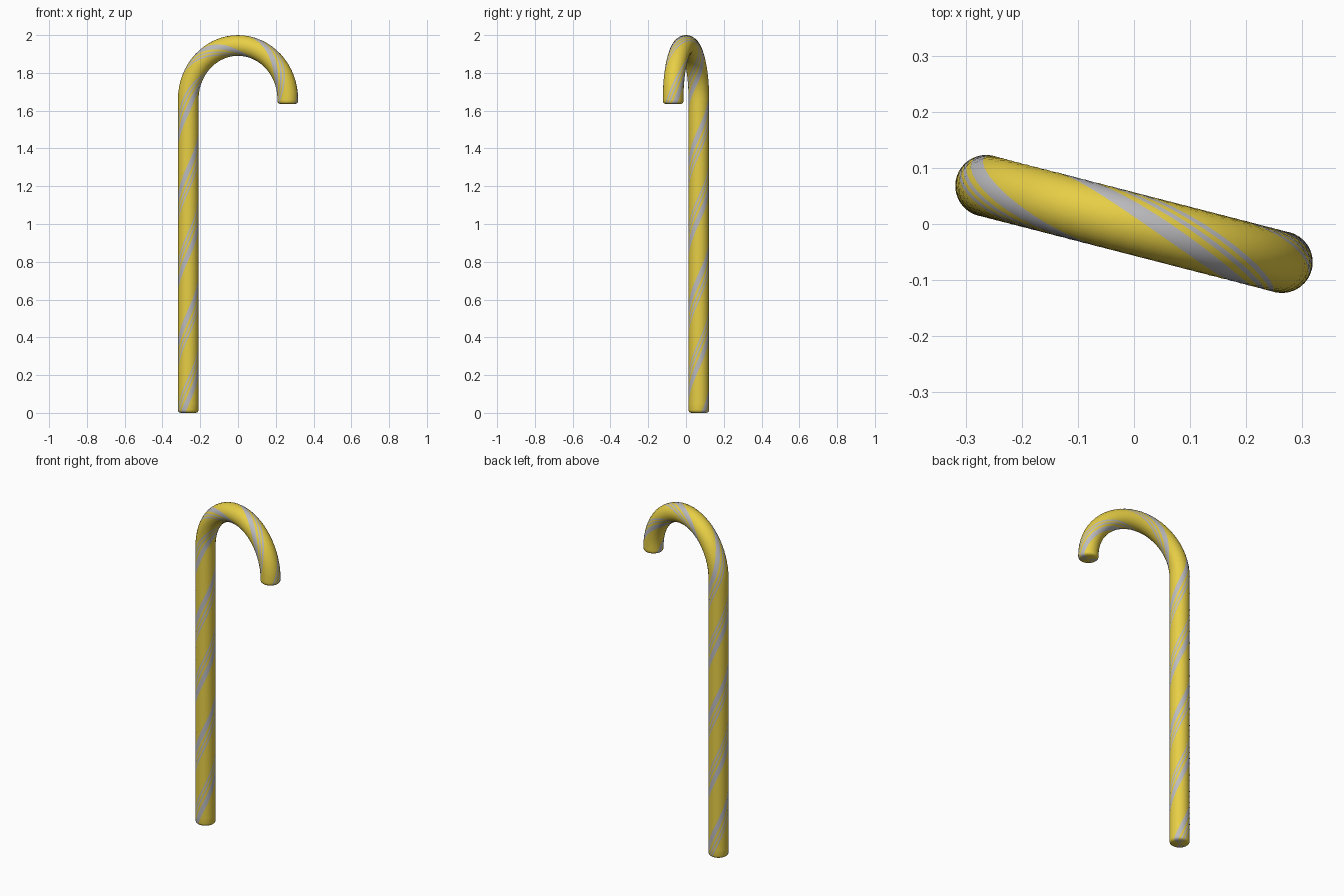
import bpy, bmesh
from math import sin, cos, pi, radians, hypot
from mathutils import Vector

if "Cube" in bpy.data.objects:
    bpy.data.objects.remove(bpy.data.objects["Cube"])

R = 0.055                                  # tube radius
D = Vector((0.2635, -0.068, 0))            # half span from shaft to hook tip
H = D.length
D.normalize()
B = D.cross(Vector((0, 0, 1)))             # sideways axis of the cane
Z0, RISE, TIP = 1.66, 0.285, 1.635         # bend start, bend height, tip height
PITCH, S0 = 0.77, 1.995                    # stripe twist


def material(name, rgb):
    m = bpy.data.materials.new(name)
    m.diffuse_color = (*rgb, 1)
    m.use_nodes = True
    m.node_tree.nodes["Principled BSDF"].inputs["Base Color"].default_value = m.diffuse_color
    return m


# centre line: (centre, outward normal, radius)
EDGE = [(0.0, 0.040), (0.003, 0.048), (0.008, 0.053), (0.016, R)]
path = []
for h, r in EDGE:
    path.append((-D * H + Vector((0, 0, h)), -D, r))
for i in range(1, 49):
    path.append((-D * H + Vector((0, 0, 0.016 + (Z0 - 0.016) * i / 48)), -D, R))
for i in range(1, 33):
    a = pi * i / 32
    c = -D * (H * cos(a)) + Vector((0, 0, Z0 + RISE * sin(a)))
    n = (-D * (RISE * cos(a)) + Vector((0, 0, H * sin(a)))).normalized()
    path.append((c, n, R))
for h, r in reversed(EDGE):
    path.append((D * H + Vector((0, 0, TIP + h)), D, r))

# stripe pattern around the tube: (end angle, steps, colour index), mirrored
half = [(60, 5, 0), (90, 3, 1), (103, 1, 0), (113, 1, 1), (122, 1, 0), (132, 1, 1), (180, 4, 0)]
angles, colours, start = [], [], 0
for end, steps, col in half:
    for k in range(steps):
        angles.append(start + (end - start) * k / steps)
        colours.append(col)
    start = end
angles = angles + [360 - a for a in reversed(angles[1:] + [180])]
colours = colours + colours[::-1]
n = len(colours)

# sweep the striped tube
bm = bmesh.new()
rings, s, prev = [], 0, path[0][0]
for c, nor, r in path:
    s += (c - prev).length
    prev = c
    tw = 2 * pi * (s - S0) / PITCH
    rings.append([bm.verts.new(c + r * (cos(radians(a) + tw) * nor + sin(radians(a) + tw) * B))
                  for a in angles])
for lo, hi in zip(rings, rings[1:]):
    for j in range(n):
        k = (j + 1) % n
        bm.faces.new((lo[j], lo[k], hi[k], hi[j])).material_index = colours[j]
# end caps
for ring, c in ((rings[0], path[0][0]), (rings[-1], path[-1][0])):
    mid = bm.verts.new(c)
    for j in range(n):
        bm.faces.new((ring[j], ring[(j + 1) % n], mid)).material_index = colours[j]
bmesh.ops.recalc_face_normals(bm, faces=bm.faces)

me = bpy.data.meshes.new("candy_cane")
bm.to_mesh(me)
bm.free()
me.materials.append(material("yellow", (0.80, 0.62, 0.06)))
me.materials.append(material("grey", (0.5, 0.5, 0.52)))
cane = bpy.data.objects.new("candy_cane", me)
bpy.context.collection.objects.link(cane)
bpy.context.view_layer.objects.active = cane
cane.select_set(True)
bpy.ops.object.shade_smooth_by_angle(angle=radians(50))
